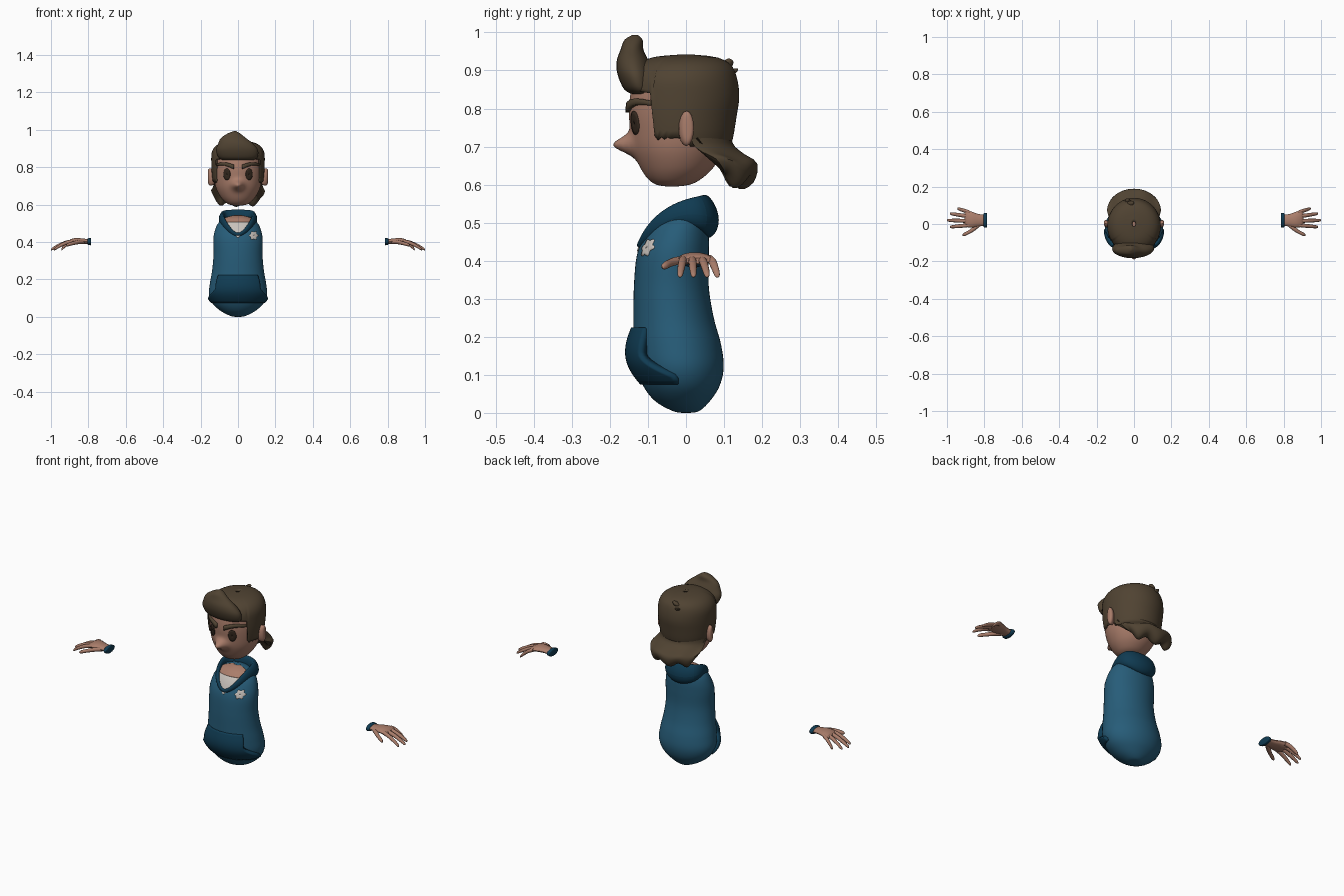
import bpy, bmesh
from math import sin, cos, pi, radians, asin, acos, exp, sqrt

if "Cube" in bpy.data.objects:
    bpy.data.objects.remove(bpy.data.objects["Cube"], do_unlink=True)


def material(name, r, g, b):
    m = bpy.data.materials.new(name)
    m.use_nodes = True
    m.diffuse_color = (r, g, b, 1)
    m.node_tree.nodes["Principled BSDF"].inputs["Base Color"].default_value = (r, g, b, 1)
    return m


SKIN = material("skin", .40, .205, .145)
HAIR = material("brown_hair", .08, .056, .032)
BLUE = material("blue_cloth", .02, .108, .19)
DARK = material("dark_blue_cloth", .005, .044, .085)
PALE = material("pale_grey", .58, .54, .50)
EYE = material("dark_brown", .034, .021, .013)


def smooth(table, k=5):
    """Resample a table of rows with a flowing curve."""
    out, n = [], len(table)
    for i in range(n - 1):
        rows = [table[max(0, min(n - 1, i + d))] for d in (-1, 0, 1, 2)]
        for s in range(k):
            t = s / k
            out.append([b + .5 * t * (c - a + t * (2 * a - 5 * b + 4 * c - d + t * (3 * (b - c) + d - a)))
                        for a, b, c, d in zip(*rows)])
    return out + [list(table[-1])]


def grid(name, rows, mat, loop=True, wrap=False, cap=False, thick=0, mirror=False, sub=0):
    """Skin rows of points with quads; loop joins each row, wrap joins last row to first."""
    bm = bmesh.new()
    vs = [[bm.verts.new(p) for p in row] for row in rows]
    n, m = len(vs), len(vs[0])
    for i in range(n if wrap else n - 1):
        for j in range(m if loop else m - 1):
            a, b, k = vs[i], vs[(i + 1) % n], (j + 1) % m
            bm.faces.new((a[j], a[k], b[k], b[j]))
    if cap:
        bmesh.ops.holes_fill(bm, edges=[e for e in bm.edges if e.is_boundary], sides=0)
    if cap or (loop and wrap):
        bmesh.ops.recalc_face_normals(bm, faces=bm.faces)
    me = bpy.data.meshes.new(name)
    bm.to_mesh(me)
    bm.free()
    ob = bpy.data.objects.new(name, me)
    bpy.context.collection.objects.link(ob)
    me.materials.append(mat)
    if thick:
        s = ob.modifiers.new("thickness", "SOLIDIFY")
        s.thickness, s.offset = thick, -1
    if mirror:
        ob.modifiers.new("mirror", "MIRROR").use_mirror_merge = False
    if sub:
        s = ob.modifiers.new("rounding", "SUBSURF")
        s.levels = s.render_levels = sub
    bpy.ops.object.select_all(action="DESELECT")
    ob.select_set(True)
    bpy.context.view_layer.objects.active = ob
    bpy.ops.object.shade_smooth_by_angle(angle=radians(45))
    return ob


def section(table, z):
    """Half width, centre y and half depth of a smoothed table (z, width, front, back)."""
    z = max(table[0][0], min(table[-1][0], z))
    for p, q in zip(table, table[1:]):
        if z <= q[0]:
            f = (z - p[0]) / max(q[0] - p[0], 1e-6)
            a, yf, yb = (u + (v - u) * f for u, v in zip(p[1:], q[1:]))
            return a, (yf + yb) / 2, (yb - yf) / 2


def around(table, t, z, off=0):
    a, c, h = section(table, z)
    return ((a + off) * sin(t), c - (h + off) * cos(t), z)


def stack(table, n=48):
    return [[(a * sin(2 * pi * j / n), (f + b) / 2 - (b - f) / 2 * cos(2 * pi * j / n), z)
             for j in range(n)] for z, a, f, b in table]


def patch(name, table, z0, z1, half, off, mat, thick):
    """Panel following the front of a lofted form."""
    rows = []
    for i in range(17):
        z = z0 + (z1 - z0) * i / 16
        rows.append([around(table, half(z) * (j / 12 - 1), z, off(z)) for j in range(25)])
    return grid(name, rows, mat, loop=False, thick=thick)


def on_front(table, x, z, off):
    a, c, h = section(table, z)
    return (x, c - h * sqrt(max(0, 1 - (x / a) ** 2)) - off, z)


def decal(name, table, cx, cz, rx, rz, mat, wave=0, mirror=False):
    rows = []
    for r in (1, .7, .4, .03):
        ring = [(2 * pi * j / 40, r * (1 + wave * cos(12 * pi * j / 40))) for j in range(40)]
        rows.append([on_front(table, cx + rx * k * cos(t), cz + rz * k * sin(t), .004) for t, k in ring])
    return grid(name, rows, mat, thick=.006, mirror=mirror)


def tube(name, path, mat, mirror=False, n=16):
    """Oval rings in the yz plane along a path of (x, y, z, half_y, half_z)."""
    rows = [[(x, y + ry * cos(2 * pi * j / n), z + rz * sin(2 * pi * j / n)) for j in range(n)]
            for x, y, z, ry, rz in smooth(path, 4)]
    return grid(name, rows, mat, cap=True, mirror=mirror)


def tuft(name, path, mat, n=24):
    """Oval rings in the xy plane along a path of (x, y, z, half_x, half_y)."""
    rows = [[(x + rx * cos(2 * pi * j / n), y + ry * sin(2 * pi * j / n), z) for j in range(n)]
            for x, y, z, rx, ry in smooth(path, 4)]
    return grid(name, rows, mat, cap=True)


# Torso
TORSO = smooth([(0, .01, -.01, .01), (.005, .04, -.035, .035), (.03, .09, -.08, .062),
                (.07, .135, -.112, .088), (.12, .155, -.13, .099), (.18, .15, -.137, .092),
                (.25, .138, -.138, .073), (.33, .131, -.137, .06), (.41, .132, -.13, .06),
                (.46, .124, -.112, .06), (.5, .106, -.088, .055), (.53, .07, -.055, .045),
                (.545, .012, -.012, .012)])
grid("torso", stack(TORSO), BLUE, cap=True)


# Front pocket, undershirt, neck and chest badge
def pocket_angle(z):
    a, c, h = section(TORSO, z)
    limit = -.105 + .085 * max(0, min(1, (.16 - z) / .07)) ** 2
    return acos(max(-1, min(1, (c - limit) / h)))


patch("front_pocket", TORSO, .075, .225, pocket_angle,
      lambda z: .006 + .019 * sin(pi * (z - .075) / .15), DARK, .025)
patch("undershirt", TORSO, .425, .507,
      lambda z: asin(min(.95, (z - .42) * .8 / section(TORSO, z)[0])), lambda z: .003, PALE, .006)
patch("neck", TORSO, .507, .544, lambda z: radians(70), lambda z: .003, SKIN, .006)
decal("chest_badge", TORSO, .085, .435, .021, .021, PALE, wave=.18)

# Hood: sections of inner, crest, outer and under points from front to back
HOOD = [[(0, -.122, .432), (0, -.143, .422), (0, -.136, .398), (0, -.11, .41)],
        [(.05, -.09, .495), (.063, -.113, .502), (.086, -.1, .478), (.07, -.07, .47)],
        [(.07, -.03, .53), (.088, -.04, .568), (.113, -.015, .525), (.09, -.01, .49)],
        [(.064, .02, .53), (.084, .045, .596), (.116, .07, .515), (.08, .05, .46)],
        [(0, .02, .53), (0, .05, .604), (0, .122, .495), (0, .05, .42)]]
other = [[(-x, y, z) for x, y, z in s] for s in HOOD[3:0:-1]]
grid("hood", HOOD + other, DARK, wrap=True, sub=3)

# Head with a nose pulled out of the face
HEAD = smooth([(.595, .015, -.05, -.025), (.6, .045, -.078, .01), (.615, .07, -.1, .04),
               (.645, .096, -.12, .072), (.69, .118, -.138, .098), (.74, .128, -.146, .115),
               (.8, .13, -.15, .12), (.86, .126, -.14, .12), (.9, .1, -.11, .1),
               (.92, .02, -.04, .02)], 8)
head = grid("head", stack(HEAD, 72), SKIN, cap=True)
for v in head.data.vertices:
    if v.co.y < -.05:
        v.co.y -= .05 * exp(-(v.co.x / .027) ** 2 - ((v.co.z - .704) / .024) ** 2)

# Eyes, brows and ears
decal("eyes", HEAD, .06, .762, .018, .031, EYE, mirror=True)
brow = []
for side in (-1, 0, 1):
    line = [(.024 + .092 * i / 12, i / 12) for i in range(13)]
    brow.append([on_front(HEAD, x, .802 + .016 * sin(2.4 * s) + side * (.012 - .006 * s), .011)
                 for x, s in line])
grid("eyebrows", brow, HAIR, loop=False, thick=.018, mirror=True)
tube("ears", [(.12, -.004, .745, .01, .025), (.135, -.002, .746, .017, .042), (.15, .002, .748, .019, .046),
              (.159, .004, .75, .013, .037), (.161, .004, .75, .004, .014)], SKIN, mirror=True)

# Hair cap with a stepped hairline
CAP = smooth([(.68, .12, -.14, .11), (.72, .134, -.15, .123), (.78, .141, -.16, .133), (.83, .143, -.162, .14),
              (.88, .14, -.155, .134), (.915, .118, -.13, .118), (.935, .075, -.085, .08),
              (.942, .01, -.015, .015)], 6)


def hairline(t):
    d = abs((t + pi) % (2 * pi) - pi) * 180 / pi
    if d < 57:
        return .86 - .02 * d / 57
    if d < 98:
        return .722 - .008 * sin(d * .8)
    return .70


rows = []
for i in range(19):
    s = sin(i / 18 * pi / 2)
    rows.append([around(CAP, t, hairline(t) + (.942 - hairline(t)) * s)
                 for t in (2 * pi * j / 96 for j in range(96))])
grid("hair_cap", rows, HAIR, thick=.02)

# Flared hair at the nape, rows of (z, width, centre, depth, half angle)
FLARE = smooth([(.74, .11, 0, .1, 75), (.69, .1, .01, .08, 75), (.64, .1, .07, .04, 72),
                (.6, .108, .085, .055, 75), (.615, .13, .085, .092, 82), (.655, .144, .07, .118, 86),
                (.68, .138, .03, .125, 84), (.71, .132, 0, .122, 82), (.76, .134, -.01, .134, 80)], 3)
rows = []
for z, a, c, b, half in FLARE:
    ts = [radians(180 + half * (j / 20 - 1)) for j in range(41)]
    low = max(0, (.7 - z) / .1)
    rows.append([(a * sin(t), c - b * cos(t), z + low * .012 * sin(7 * t + 1)
                  + low * .035 * (1 + cos(t)) ** 2) for t in ts])
grid("nape_hair", rows, HAIR, loop=False, wrap=True, cap=True)

# Swept quiff and crown tufts
tuft("quiff", [(0, -.105, .835, .07, .03), (0, -.122, .85, .102, .04), (-.005, -.133, .89, .112, .047),
               (-.012, -.14, .925, .094, .042), (-.024, -.142, .955, .068, .03),
               (-.022, -.138, .98, .034, .024), (-.016, -.134, .993, .006, .008)], HAIR)
tuft("crown_tuft", [(-.02, .095, .89, .012, .012), (-.02, .108, .912, .018, .014),
                    (-.012, .112, .925, .012, .012), (-.008, .113, .931, .003, .003)], HAIR)
tuft("small_crown_tuft", [(-.03, .105, .88, .01, .01), (-.034, .122, .898, .014, .013),
                          (-.038, .132, .905, .004, .004)], HAIR)

# Hands
tube("cuffs", [(.785, .02, .402, .034, .015), (.788, .02, .402, .039, .019),
               (.8, .02, .402, .038, .018), (.805, .02, .402, .033, .014)], DARK, mirror=True)
tube("palms", [(.795, .02, .402, .03, .013), (.83, .02, .405, .033, .014), (.865, .023, .407, .042, .015),
               (.893, .028, .403, .045, .013), (.905, .028, .4, .036, .007)], SKIN, mirror=True)
FINGERS = {"little_fingers": (.063, .945, .083), "ring_fingers": (.04, .985, .056),
           "middle_fingers": (.016, 1, .02), "index_fingers": (-.006, .985, -.016)}
for name, (y0, x1, y1) in FINGERS.items():
    length, bend = x1 - .88, y1 - y0
    path = [(.88 + length * s, y0 + bend * s, .405 - .046 * s ** 1.6, r, r)
            for s, r in ((0, .01), (.35, .0105), (.7, .0095), (.94, .007), (1, .002))]
    tube(name, path, SKIN, mirror=True, n=12)
tube("thumbs", [(.82, .005, .4, .014, .01), (.85, -.02, .4, .015, .011), (.88, -.042, .394, .011, .01),
                (.908, -.056, .386, .009, .009), (.918, -.06, .383, .002, .003)], SKIN, mirror=True, n=12)
